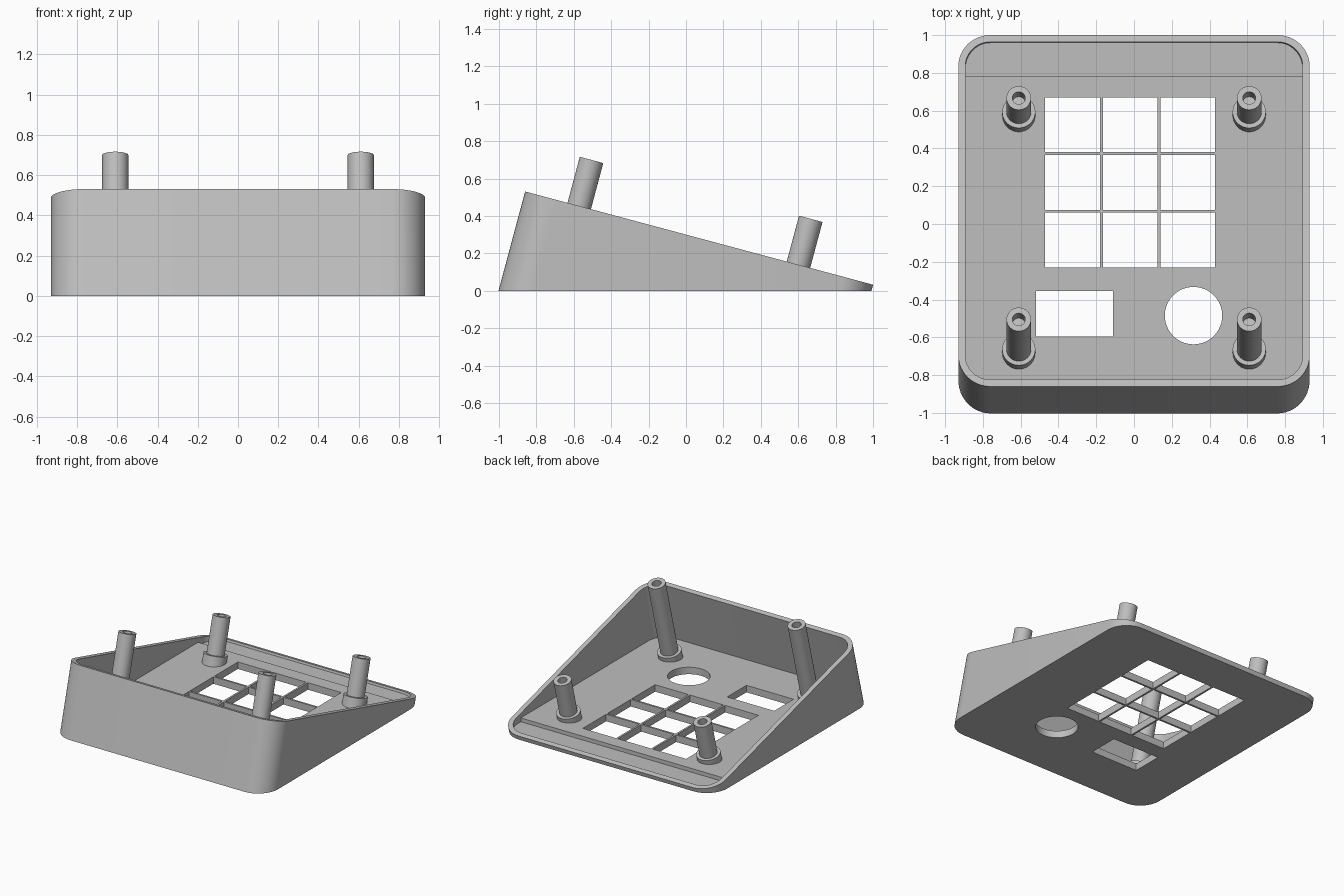
import bpy, bmesh, math
from mathutils import Matrix, Vector

if "Cube" in bpy.data.objects:
    bpy.data.objects.remove(bpy.data.objects["Cube"])

TILT = math.radians(15)
AXIS = Vector((0, math.sin(TILT), math.cos(TILT)))
RIM = Matrix.Translation((0, 0.07, 0.282)) @ Matrix.Rotation(-TILT, 4, 'X')

grey = bpy.data.materials.new("grey plastic")
grey.diffuse_color = (0.52, 0.52, 0.52, 1)
grey.use_nodes = True
grey.node_tree.nodes["Principled BSDF"].inputs["Base Color"].default_value = grey.diffuse_color


def finish(name, bm):
    bmesh.ops.recalc_face_normals(bm, faces=bm.faces)
    me = bpy.data.meshes.new(name)
    bm.to_mesh(me)
    bm.free()
    me.materials.append(grey)
    ob = bpy.data.objects.new(name, me)
    bpy.context.collection.objects.link(ob)
    return ob


def slice_off(bm, co, no):
    """Remove everything behind a plane and cap the cut."""
    cut = bmesh.ops.bisect_plane(bm, geom=bm.verts[:] + bm.edges[:] + bm.faces[:],
                                 plane_co=co, plane_no=no, clear_inner=True)
    edges = [e for e in cut['geom_cut'] if isinstance(e, bmesh.types.BMEdge)]
    bmesh.ops.contextual_create(bm, geom=edges)


def tilted_block(name, hx, hy, r, top, floor, back_of=None):
    """Rounded rectangle pushed down along the tilted axis, cut flat at floor height."""
    bm = bmesh.new()
    pts = []
    for k, (sx, sy) in enumerate([(1, 1), (-1, 1), (-1, -1), (1, -1)]):
        for i in range(13):
            a = math.pi / 2 * (k + i / 12)
            pts.append((sx * (hx - r) + r * math.cos(a), sy * (hy - r) + r * math.sin(a)))
    lo = [bm.verts.new(RIM @ Vector((x, y, -1.2))) for x, y in pts]
    hi = [bm.verts.new(RIM @ Vector((x, y, top))) for x, y in pts]
    bm.faces.new(lo)
    bm.faces.new(hi)
    for i in range(len(pts)):
        j = (i + 1) % len(pts)
        bm.faces.new((lo[i], lo[j], hi[j], hi[i]))
    slice_off(bm, (0, 0, floor), (0, 0, 1))
    if back_of is not None:
        slice_off(bm, (0, back_of, 0), (0, 1, 0))
    return finish(name, bm)


def box_cutter(x0, x1, y0, y1):
    bm = bmesh.new()
    m = Matrix.Translation(((x0 + x1) / 2, (y0 + y1) / 2, 0.05)) @ Matrix.Diagonal((x1 - x0, y1 - y0, 0.4, 1))
    bmesh.ops.create_cube(bm, size=1, matrix=m)
    return finish("window_cutter", bm)


def subtract(target, cutters):
    for c in cutters:
        mod = target.modifiers.new("cut", 'BOOLEAN')
        mod.operation, mod.solver, mod.object = 'DIFFERENCE', 'EXACT', c
    dg = bpy.context.evaluated_depsgraph_get()
    me = bpy.data.meshes.new_from_object(target.evaluated_get(dg))
    target.modifiers.clear()
    target.data = me
    for c in cutters:
        bpy.data.objects.remove(c)


def smooth(ob):
    bpy.ops.object.select_all(action='DESELECT')
    ob.select_set(True)
    bpy.context.view_layer.objects.active = ob
    bpy.ops.object.shade_smooth_by_angle(angle=math.radians(30))


# Wedge-shaped tray with hollow interior and a lower ledge along the back
case = tilted_block("case", 0.93, 0.963, 0.17, 0, 0)
cutters = [tilted_block("hollow_cutter", 0.893, 0.926, 0.133, 0.1, 0.055),
           tilted_block("ledge_cutter", 0.893, 0.926, 0.133, 0.12, 0.025, 0.78)]

# Nine key windows, display window and round opening
for i in range(3):
    for j in range(3):
        x, y = -0.47 + 0.305 * i, -0.23 + 0.305 * j
        cutters.append(box_cutter(x, x + 0.29, y, y + 0.29))
cutters.append(box_cutter(-0.52, -0.11, -0.595, -0.355))
bm = bmesh.new()
bmesh.ops.create_cone(bm, cap_ends=True, segments=64, radius1=0.152, radius2=0.152, depth=0.4,
                      matrix=Matrix.Translation((0.315, -0.485, 0.05)))
cutters.append(finish("round_cutter", bm))
subtract(case, cutters)
smooth(case)


# Tilted screw posts: collar, shaft and blind hole turned from one profile
def screw_post(name, x, y, z):
    top = Vector((x, y, z))
    length = (z - 0.11) / AXIS.z
    profile = [(0, -0.1), (0.034, -0.1), (0.034, 0), (0.065, 0), (0.065, -length),
               (0.088, -length), (0.088, -length - 0.2), (0, -length - 0.2)]
    m = Matrix.Translation(top) @ Matrix.Rotation(-TILT, 4, 'X')
    bm = bmesh.new()
    vs = [bm.verts.new((r, 0, h)) for r, h in profile]
    es = [bm.edges.new(p) for p in zip(vs, vs[1:])]
    bmesh.ops.spin(bm, geom=vs + es, cent=(0, 0, 0), axis=(0, 0, 1), angle=math.tau, steps=32)
    bmesh.ops.remove_doubles(bm, verts=bm.verts, dist=1e-4)
    bm.transform(m)
    slice_off(bm, (0, 0, 0.05), (0, 0, 1))
    smooth(finish(name, bm))


for side, x in (("left", -0.61), ("right", 0.61)):
    screw_post("front_post_" + side, x, -0.505, 0.70)
    screw_post("back_post_" + side, x, 0.667, 0.385)
